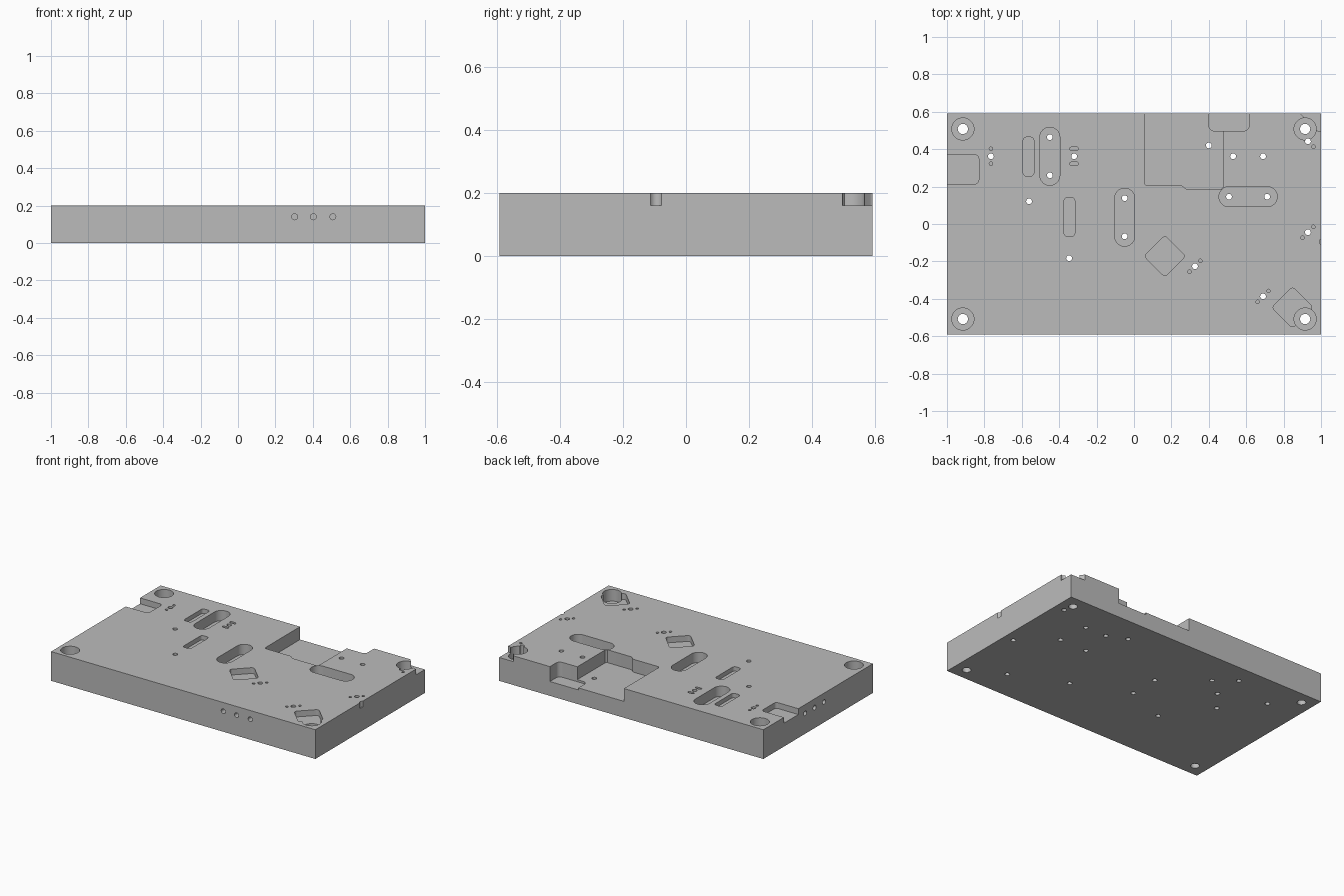
import bpy, bmesh, math
from mathutils import Matrix, Vector

if "Cube" in bpy.data.objects:
    bpy.data.objects.remove(bpy.data.objects["Cube"])

W, D, H = 2.0, 1.184, 0.2
TOP = 0.25          # cutters rise past the top face
cutters = []


def prism(name, pts, z0, z1, matrix=None):
    """Extruded outline as a mesh object."""
    bm = bmesh.new()
    face = bm.faces.new([bm.verts.new((x, y, z0)) for x, y in pts])
    ext = bmesh.ops.extrude_face_region(bm, geom=[face])
    bmesh.ops.translate(bm, vec=(0, 0, z1 - z0),
                        verts=[v for v in ext["geom"] if isinstance(v, bmesh.types.BMVert)])
    bmesh.ops.recalc_face_normals(bm, faces=bm.faces)
    if matrix is not None:
        bm.transform(matrix)
    me = bpy.data.meshes.new(name)
    bm.to_mesh(me)
    bm.free()
    ob = bpy.data.objects.new(name, me)
    bpy.context.collection.objects.link(ob)
    return ob


def cut(name, pts, z0, z1=TOP, matrix=None):
    ob = prism(name, pts, z0, z1 + 0.001 * len(cutters), matrix)
    ob.hide_render = True
    cutters.append(ob)


def circle(x, y, r, n=24):
    return [(x + r * math.cos(2 * math.pi * i / n), y + r * math.sin(2 * math.pi * i / n))
            for i in range(n)]


def rounded(x, y, w, h, r, angle=0.0, n=8):
    """Rounded rectangle outline, turned about its centre."""
    pts = []
    corners = [(1, 1), (-1, 1), (-1, -1), (1, -1)]
    for k, (sx, sy) in enumerate(corners):
        for i in range(n + 1):
            a = math.pi / 2 * (k + i / n)
            p = Vector((sx * (w / 2 - r) + r * math.cos(a), sy * (h / 2 - r) + r * math.sin(a)))
            p.rotate(Matrix.Rotation(angle, 2))
            pts.append((x + p.x, y + p.y))
    return pts


# Plate
hw, hd = W / 2, D / 2
plate = prism("base_plate", [(-hw, -hd), (hw, -hd), (hw, hd), (-hw, hd)], 0, H)

# Counterbored corner holes
for sx in (-1, 1):
    for sy in (-1, 1):
        cut("counterbore", circle(sx * 0.915, sy * 0.508, 0.059, 40), 0.12)
        cut("corner_hole", circle(sx * 0.915, sy * 0.508, 0.0275), -0.1)

# Large stepped pocket open to the back, with a deeper side pocket
cut("main_pocket", [(0.055, 0.8), (0.055, 0.217), (0.065, 0.207), (0.25, 0.207), (0.262, 0.203),
                    (0.276, 0.189), (0.288, 0.185), (0.465, 0.185), (0.475, 0.195), (0.475, 0.8)], 0.112)
cut("side_pocket", rounded(0.508, 0.6, 0.215, 0.206, 0.03), 0.098)

# Square pockets, straight and diagonal
cut("square_pocket", rounded(-0.925, 0.292, 0.19, 0.155, 0.02), 0.16)
for x, y in [(0.165, -0.172), (0.847, -0.446), (0.992, 0.598), (1.094, -0.095)]:
    cut("diagonal_pocket", rounded(x, y, 0.157, 0.157, 0.02, math.pi / 4), 0.16)

# Long round-ended slots, each with two through holes
for x, y, w, h in [(-0.45, 0.362, 0.107, 0.31), (-0.05, 0.036, 0.107, 0.31), (0.61, 0.146, 0.312, 0.107)]:
    cut("long_slot", rounded(x, y, w, h, 0.0534), 0.13)
    for s in (-0.102, 0.102):
        hx, hy = (x, y + s) if h > w else (x + s, y)
        cut("slot_hole", circle(hx, hy, 0.0155, 16), -0.1)

# Shallow narrow slots
for x, y in [(-0.564, 0.36), (-0.345, 0.037)]:
    cut("narrow_slot", rounded(x, y, 0.057, 0.208, 0.018), 0.17)

# Small through holes
for x, y in [(-0.765, 0.362), (-0.32, 0.362), (-0.561, 0.121), (-0.347, -0.183), (0.4, 0.42), (0.53, 0.362),
             (0.69, 0.362), (0.93, 0.442), (0.93, -0.044), (0.326, -0.226), (0.69, -0.387)]:
    cut("small_hole", circle(x, y, 0.0155, 16), -0.1)

# Tiny blind pin holes either side of some through holes
for x, y, dx, dy in [(-0.765, 0.362, 0, 0.04), (0.93, 0.442, 0.03, -0.029), (0.93, -0.044, 0.029, 0.029),
                     (0.326, -0.226, 0.029, 0.029), (0.69, -0.387, 0.029, 0.029)]:
    for s in (-1, 1):
        cut("pin_hole", circle(x + s * dx, y + s * dy, 0.0095, 12), 0.15)
for s in (-1, 1):
    cut("pin_slot", rounded(-0.32, 0.362 + s * 0.04, 0.046, 0.018, 0.0088, n=4), 0.15)

# Ports drilled into the front and the left side
for x in (0.303, 0.403, 0.507):
    cut("front_port", circle(0, 0, 0.016, 16), -0.15, 0.1,
        Matrix.Translation((x, -hd, 0.14)) @ Matrix.Rotation(math.pi / 2, 4, 'X'))
for y in (0.14, 0.038, -0.064):
    cut("left_port", circle(0, 0, 0.016, 16), -0.15, 0.1,
        Matrix.Translation((-hw, y, 0.14)) @ Matrix.Rotation(-math.pi / 2, 4, 'Y'))

# Cut everything out of the plate, then drop the cutters
for c in cutters:
    m = plate.modifiers.new(c.name, 'BOOLEAN')
    m.operation, m.solver, m.object = 'DIFFERENCE', 'EXACT', c
dg = bpy.context.evaluated_depsgraph_get()
plate.data = bpy.data.meshes.new_from_object(plate.evaluated_get(dg))
plate.modifiers.clear()
for c in cutters:
    bpy.data.objects.remove(c, do_unlink=True)

# Colour and shading
mat = bpy.data.materials.new("machined_grey")
mat.diffuse_color = (0.5, 0.5, 0.5, 1)
mat.use_nodes = True
mat.node_tree.nodes["Principled BSDF"].inputs["Base Color"].default_value = mat.diffuse_color
plate.data.materials.clear()
plate.data.materials.append(mat)
bpy.context.view_layer.objects.active = plate
plate.select_set(True)
bpy.ops.object.shade_smooth_by_angle(angle=math.radians(35))
